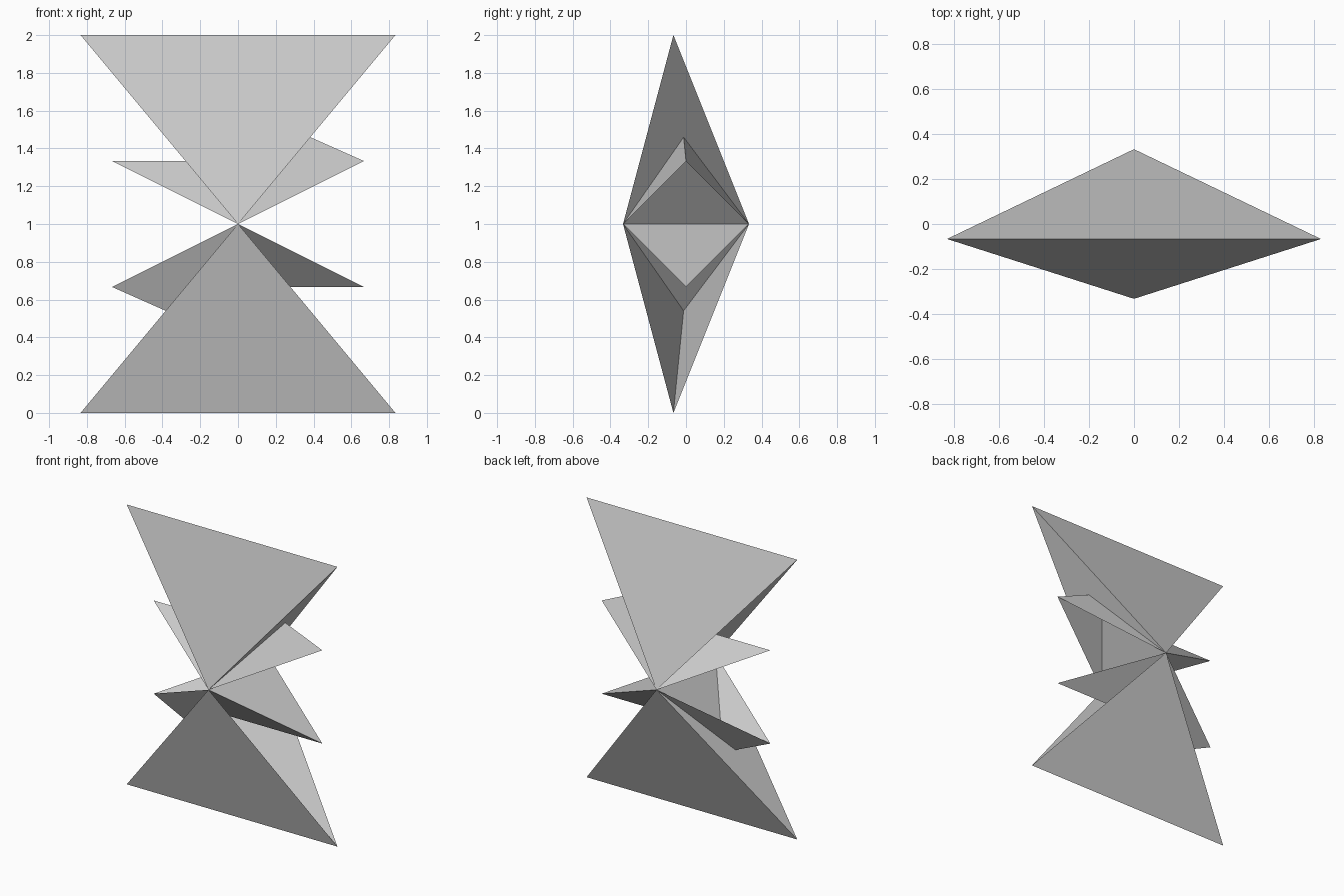
import bpy
from math import pi
from mathutils import Matrix, Vector

if "Cube" in bpy.data.objects:
    bpy.data.objects.remove(bpy.data.objects["Cube"])

# Shared waist edge (front and back apex) and the zigzag rim of one half
FRONT, BACK = (0, -1/3, 1), (0, 1/3, 1)
RIM = [(5/6, -1/15, 2), (-5/6, -1/15, 2), (2/3, 0, 4/3), (-2/3, 0, 4/3)]


def folded_half(name, matrix):
    """Fan the rim to both apexes, then cap each end on the waist edge."""
    verts = [matrix @ Vector(v) for v in [FRONT, BACK] + RIM]
    faces = []
    for i in range(2, len(verts) - 1):
        faces += [(0, i, i + 1), (1, i + 1, i)]
    faces += [(0, 1, 2), (0, len(verts) - 1, 1)]
    mesh = bpy.data.meshes.new(name)
    mesh.from_pydata(verts, [], faces)
    mesh.update()
    obj = bpy.data.objects.new(name, mesh)
    bpy.context.collection.objects.link(obj)
    return obj


# Upper half, and the same half turned 180 degrees about the waist edge
centre = Matrix.Translation((0, 0, 1))
folded_half("upper_folded_half", Matrix.Identity(4))
folded_half("lower_folded_half",
            centre @ Matrix.Rotation(pi, 4, 'Y') @ centre.inverted())
